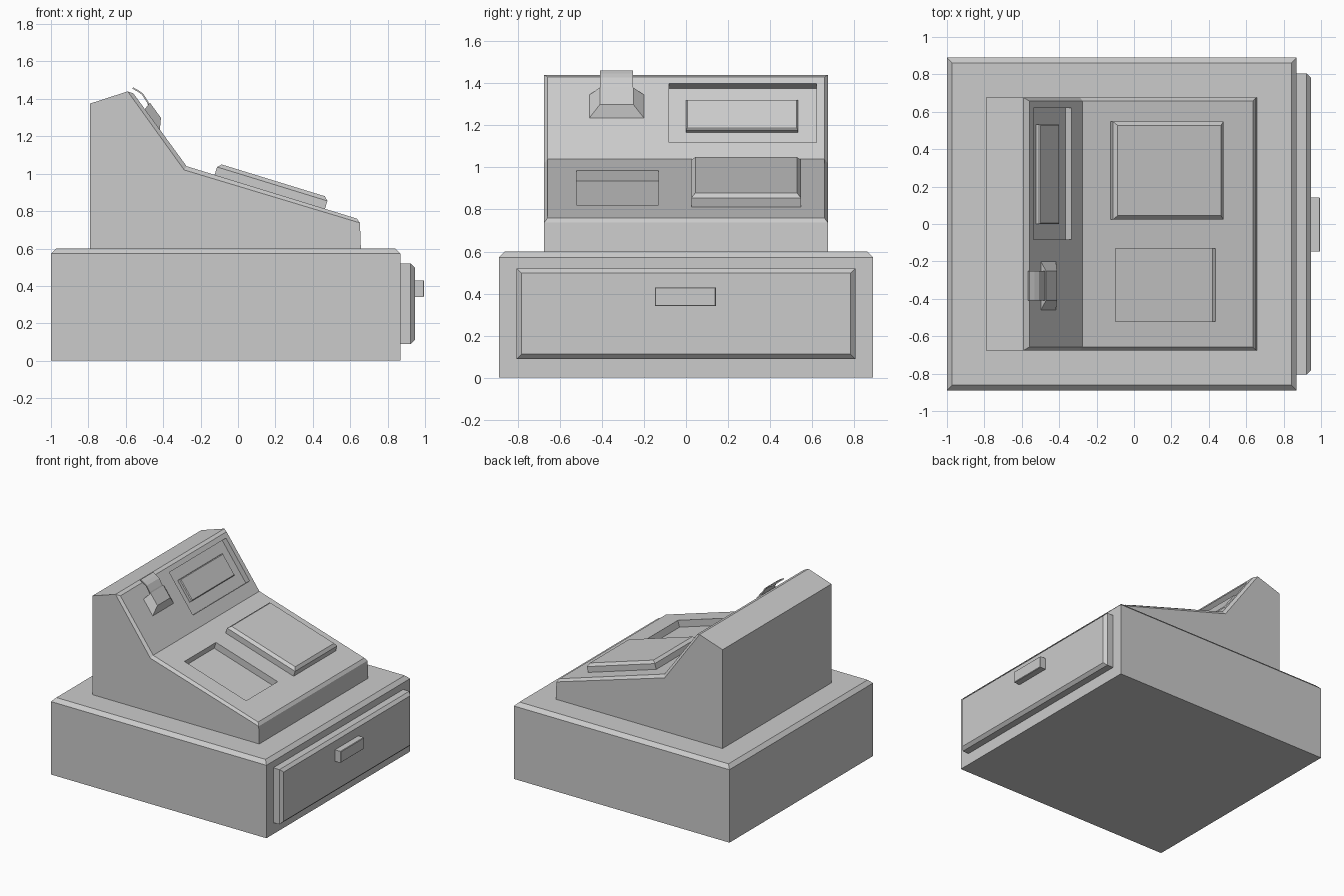
import bpy, bmesh, math
from mathutils import Matrix

if "Cube" in bpy.data.objects:
    bpy.data.objects.remove(bpy.data.objects["Cube"])


def finish(name, bm):
    bmesh.ops.remove_doubles(bm, verts=bm.verts, dist=1e-4)
    bmesh.ops.dissolve_limit(bm, angle_limit=0.005, verts=bm.verts, edges=bm.edges)
    bmesh.ops.recalc_face_normals(bm, faces=bm.faces)
    mesh = bpy.data.meshes.new(name)
    bm.to_mesh(mesh)
    bm.free()
    obj = bpy.data.objects.new(name, mesh)
    bpy.context.collection.objects.link(obj)
    return obj


def loft(name, rings, frame=Matrix()):
    """Skin equal-length rings of points and cap both ends."""
    bm = bmesh.new()
    loops = [[bm.verts.new(frame @ Matrix.Translation(p).translation) for p in r] for r in rings]
    n = len(rings[0])
    for a, b in zip(loops, loops[1:]):
        for i in range(n):
            j = (i + 1) % n
            bm.faces.new((a[i], a[j], b[j], b[i]))
    bm.faces.new(loops[0])
    bm.faces.new(loops[-1])
    return finish(name, bm)


def tilted(x, z, angle):
    """Work plane: u runs down the slope, v along y, h out of the surface."""
    return Matrix.Translation((x, 0, z)) @ Matrix.Rotation(angle, 4, 'Y')


def rect(u0, u1, v0, v1, h, inset=0.0):
    u0, u1, v0, v1 = u0 + inset, u1 - inset, v0 + inset, v1 - inset
    return [(u0, v0, h), (u1, v0, h), (u1, v1, h), (u0, v1, h)]


def block(name, frame, area, h0, h1, bevel=0.0):
    """Box with its outer face edges chamfered."""
    rings = [rect(*area, h0), rect(*area, h1 - bevel)]
    rings.append(rect(*area, h1, bevel))
    if not bevel:
        rings.pop()
    return loft(name, rings, frame)


def carve(target, frame, area, depth):
    cutter = block("cutter", frame, area, -depth, 0.1)
    cutter.hide_render = True
    mod = target.modifiers.new("recess", 'BOOLEAN')
    mod.operation, mod.solver, mod.object = 'DIFFERENCE', 'EXACT', cutter
    bpy.context.view_layer.objects.active = target
    bpy.ops.object.modifier_apply(modifier=mod.name)
    bpy.data.objects.remove(cutter)


# Work planes
flat = Matrix()
drawer_plane = tilted(0.87, 0, math.pi / 2)
desk_angle = math.atan2(0.28, 0.91)
desk = tilted(-0.275, 1.04, desk_angle)
panel_angle = math.atan2(0.39, 0.285)
panel = tilted(-0.56, 1.43, panel_angle)


def on_desk(x0, x1, y0, y1):
    c = math.cos(desk_angle)
    return ((x0 + 0.275) / c, (x1 + 0.275) / c, y0, y1)


def on_panel(x0, x1, y0, y1):
    c = math.cos(panel_angle)
    return ((x0 + 0.56) / c, (x1 + 0.56) / c, y0, y1)


# Base, cash drawer and handle
block("base", flat, (-1.0, 0.87, -0.89, 0.89), 0, 0.6, 0.028)
block("drawer", drawer_plane, (-0.52, -0.09, -0.805, 0.805), -0.01, 0.945 - 0.87, 0.022)
block("drawer_handle", drawer_plane, (-0.43, -0.34, -0.148, 0.142), 0.06, 0.125, 0.004)

# Body: side profile lofted to a raised, chamfered sloping top
outer = [(-0.79, 0.6), (-0.79, 1.375), (-0.59, 1.44), (-0.59, 1.44),
         (-0.288, 1.02), (0.652, 0.737), (0.652, 0.737), (0.657, 0.6)]
inner = [(-0.79, 0.6), (-0.79, 1.375), (-0.59, 1.44), (-0.56, 1.43),
         (-0.275, 1.04), (0.635, 0.76), (0.652, 0.737), (0.657, 0.6)]
body = loft("body", [[(x, y, z) for x, z in p] for y, p in
                     ((-0.675, outer), (-0.658, inner), (0.658, inner), (0.675, outer))])

# Recesses for the tray and the display
carve(body, desk, on_desk(-0.1, 0.435, -0.52, -0.13), 0.052)
carve(body, panel, on_panel(-0.538, -0.333, -0.082, 0.62), 0.042)

# Display screen inside its recess
block("display_screen", panel, on_panel(-0.49, -0.385, 0.0, 0.532), -0.045, -0.015, 0.006)

# Raised keypad
block("keypad", desk, on_desk(-0.125, 0.465, 0.025, 0.547), -0.01, 0.064, 0.02)

# Receipt printer hood
loft("printer_hood", [rect(*on_panel(-0.498, -0.4175, -0.46, -0.2), 0),
                      rect(*on_panel(-0.505, -0.446, -0.41, -0.25), 0.042)], panel)

# Curling receipt paper
curl = [(-0.465, 1.35), (-0.48, 1.385), (-0.507, 1.428), (-0.532, 1.446), (-0.56, 1.461)]
strip = curl + [(x - 0.006, z - 0.006) for x, z in reversed(curl)]
loft("receipt_paper", [[(x, y, z) for x, z in strip] for y in (-0.408, -0.252)])
